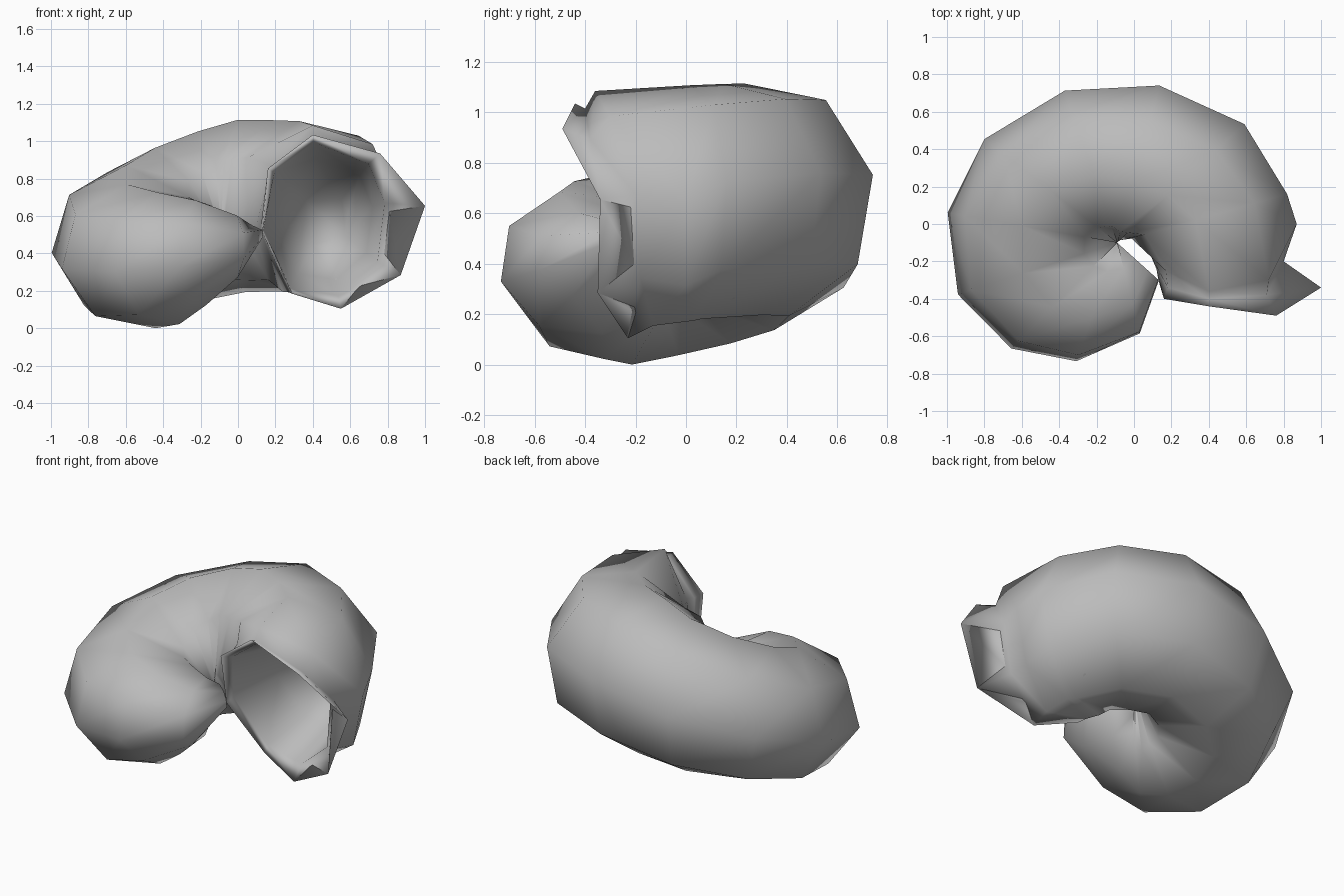
import bpy, bmesh, math
from mathutils import Vector

if "Cube" in bpy.data.objects:
    bpy.data.objects.remove(bpy.data.objects["Cube"])

# Spiral shell: octagonal rings swept round a vertical axis, flaring to a lipped mouth
AXIS = (-0.09, -0.10)
SIDES = 8

# angle, inner radius, outer radius, centre height, half height, twist of the octagon
SECTIONS = [
    (16, 0.08, 0.945, 0.64, 0.47, 10), (43, 0.02, 0.93, 0.65, 0.47, 13),
    (75, 0.0, 0.87, 0.65, 0.47, 12), (109, 0.0, 0.86, 0.59, 0.46, 6),
    (142, 0.0, 0.90, 0.52, 0.44, 0), (170, 0.0, 0.92, 0.45, 0.42, -7),
    (198, 0.0, 0.895, 0.38, 0.39, -10), (225, 0.0, 0.80, 0.37, 0.36, -12),
    (251, 0.0, 0.67, 0.40, 0.29, -15), (284, 0.0, 0.50, 0.43, 0.18, -20),
    (318, 0.05, 0.30, 0.50, 0.05, -20),
]
# mouth rim, groove behind it, and the bulge of the body behind the groove
RIM = [(1.0, -.34, .65), (.76, -.49, .93), (.40, -.44, 1.03), (.16, -.40, .85),
       (.13, -.30, .51), (.29, -.15, .18), (.55, -.23, .10), (.87, -.35, .28)]
GROOVE = [(.80, -.20, .67), (.71, -.38, .89), (.40, -.40, 1.01), (.18, -.34, .84),
          (.12, -.24, .52), (.27, -.10, .19), (.54, -.13, .15), (.76, -.18, .34)]
BULGE = [(.87, .0, .65), (.72, -.30, .98), (.40, -.36, 1.08), (.17, -.25, .87),
         (.09, -.17, .52), (.24, -.02, .19), (.52, .03, .17), (.80, .0, .31)]


def section(angle, r_in, r_out, height, half, twist):
    t = math.radians(angle)
    mid = (r_in + r_out) / 2
    width = (r_out - r_in) / 2 / math.cos(math.radians(twist))
    points = []
    for i in range(SIDES):
        p = math.radians(twist + 360 / SIDES * i)
        r = mid + width * math.cos(p)
        points.append((AXIS[0] + r * math.cos(t), AXIS[1] + r * math.sin(t),
                       height + half * math.sin(p)))
    return points


def shrink(ring, factor, y_shift):
    """Smaller copy of a ring, moved back into the mouth."""
    mid = sum((Vector(p) for p in ring), Vector()) / SIDES
    return [mid + (Vector(p) - mid) * factor + Vector((0, y_shift, 0)) for p in ring]


# inner wall of the mouth, then the rim, then the outside down to the tip
profile = [shrink(GROOVE, 0.35, 0.62), shrink(GROOVE, 0.75, 0.35),
           shrink(GROOVE, 0.95, 0.0), RIM, GROOVE, BULGE]
profile += [section(*s) for s in SECTIONS]

bm = bmesh.new()
rings = [[bm.verts.new(p) for p in ring] for ring in profile]
for a, b in zip(rings, rings[1:]):
    for i in range(SIDES):
        j = (i + 1) % SIDES
        bm.faces.new((a[i], a[j], b[j], b[i]))
bm.faces.new(rings[0])   # back of the mouth
bm.faces.new(rings[-1])  # closed inner tip
bmesh.ops.recalc_face_normals(bm, faces=bm.faces)
lowest = min(v.co.z for v in bm.verts)
bmesh.ops.translate(bm, verts=bm.verts, vec=(0, 0, -lowest))
for f in bm.faces:
    f.smooth = True

mesh = bpy.data.meshes.new("spiral_shell")
bm.to_mesh(mesh)
bm.free()
shell = bpy.data.objects.new("spiral_shell", mesh)
bpy.context.collection.objects.link(shell)

grey = bpy.data.materials.new("shell grey")
grey.diffuse_color = (0.5, 0.5, 0.5, 1)
grey.use_nodes = True
grey.node_tree.nodes["Principled BSDF"].inputs["Base Color"].default_value = grey.diffuse_color
mesh.materials.append(grey)
